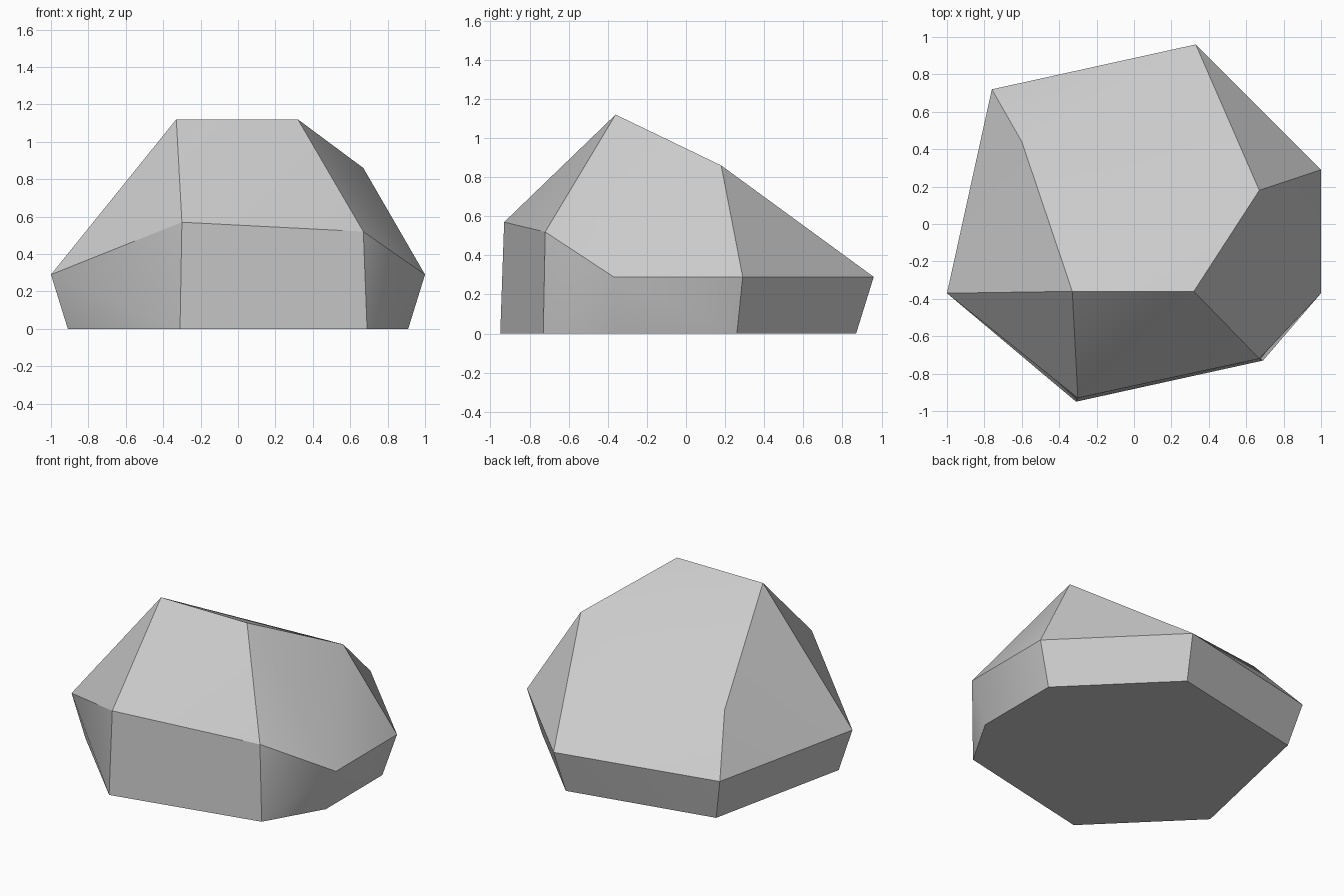
import bpy, bmesh, math
from mathutils import Vector

cube = bpy.data.objects.get("Cube")
if cube:
    bpy.data.objects.remove(cube, do_unlink=True)

# Stone colour
stone = bpy.data.materials.new("stone_grey")
stone.use_nodes = True
grey = (0.6, 0.6, 0.6, 1)
stone.diffuse_color = grey
stone.node_tree.nodes["Principled BSDF"].inputs["Base Color"].default_value = grey

# Corner rings of the boulder: flat foot, widest girdle and sloping crown
foot = [(-.91, -.35, 0), (-.31, -.95, 0), (.69, -.73, 0), (.91, -.35, 0),
        (.91, .26, 0), (.3, .87, 0), (-.69, .66, 0)]
girdle = [(-1, -.37, .29), (-.3, -.93, .57), (.67, -.72, .52), (1, -.37, .29),
          (1, .29, .29), (.33, .96, .29), (-.76, .72, .29)]
crown = [(-.33, -.36, 1.12), (.32, -.36, 1.12), (.67, .18, .86), (-.6, .44, .63)]

# Wrap the corners in a convex skin and merge the flat facets
bm = bmesh.new()
for corner in foot + girdle + crown:
    bm.verts.new(corner)
bmesh.ops.convex_hull(bm, input=bm.verts[:])
bmesh.ops.dissolve_limit(bm, angle_limit=math.radians(1),
                         verts=bm.verts[:], edges=bm.edges[:])
bmesh.ops.recalc_face_normals(bm, faces=bm.faces[:])

# Crisp facet edges, with one softened upright corner on the side
soft = [Vector(foot[3]), Vector(girdle[3])]
for face in bm.faces:
    face.smooth = True
for edge in bm.edges:
    is_soft = all(min((v.co - p).length for p in soft) < .01 for v in edge.verts)
    edge.smooth = is_soft or edge.calc_face_angle(0) < math.radians(25)

mesh = bpy.data.meshes.new("boulder")
bm.to_mesh(mesh)
bm.free()
mesh.materials.append(stone)
boulder = bpy.data.objects.new("boulder", mesh)
bpy.context.collection.objects.link(boulder)
